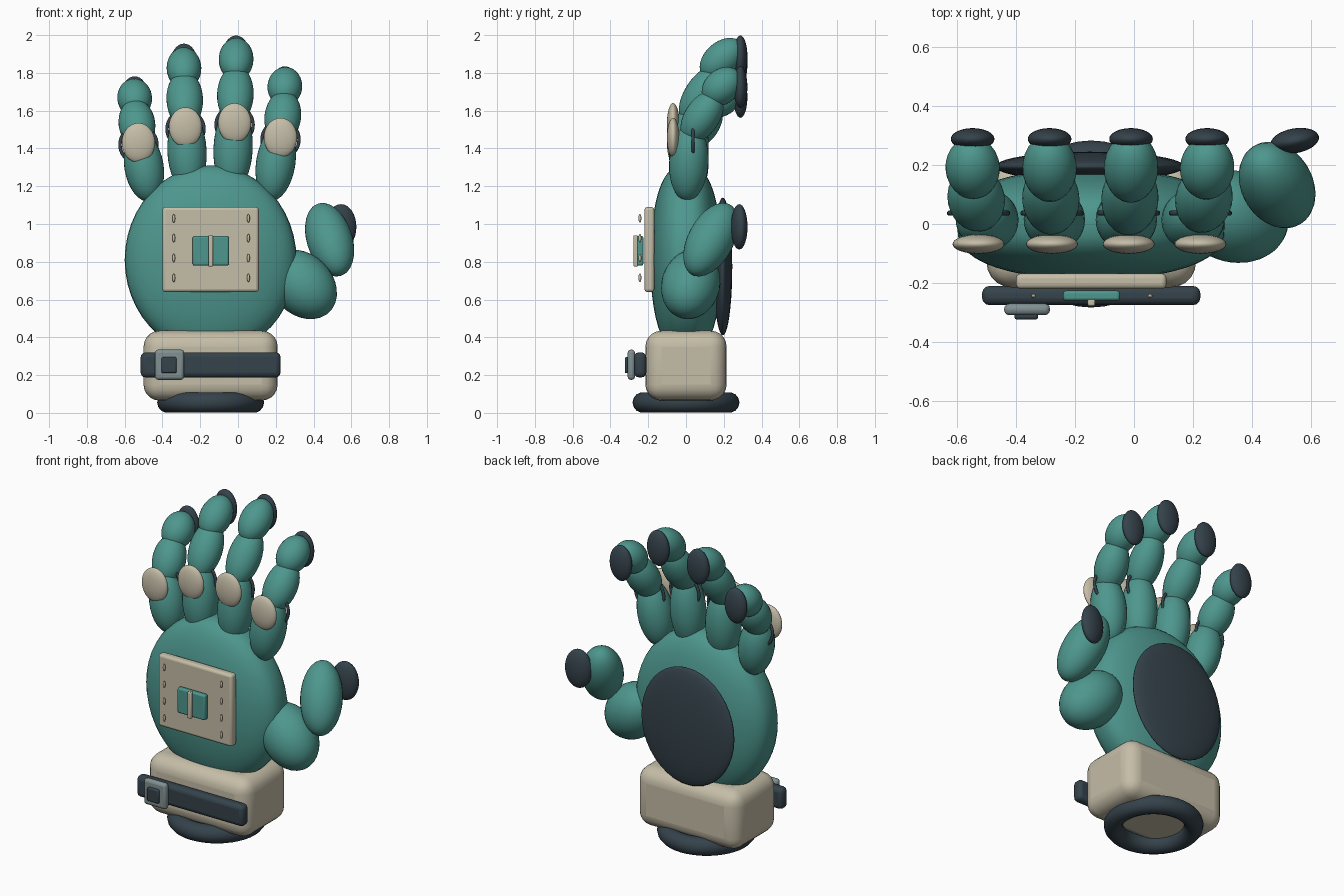
import bpy
from math import sin, cos, radians, copysign
from mathutils import Vector

if "Cube" in bpy.data.objects:
    bpy.data.objects.remove(bpy.data.objects["Cube"])


def material(name, rgb):
    m = bpy.data.materials.new(name)
    m.diffuse_color = (*rgb, 1)
    m.use_nodes = True
    m.node_tree.nodes["Principled BSDF"].inputs["Base Color"].default_value = m.diffuse_color
    return m


TEAL = material("teal_shell", (0.075, 0.31, 0.27))
BEIGE = material("beige_armor", (0.56, 0.51, 0.39))
DARK = material("dark_rubber", (0.035, 0.055, 0.07))
STEEL = material("steel", (0.22, 0.28, 0.29))


def finish(name, mat):
    ob = bpy.context.object
    ob.name = name
    ob.data.materials.append(mat)
    return ob


def ellipsoid(name, loc, radii, mat, axis=(0, 0, 1), seg=32):
    bpy.ops.mesh.primitive_uv_sphere_add(segments=seg, ring_count=seg // 2, location=loc)
    ob = finish(name, mat)
    ob.scale = radii
    a = Vector(axis).normalized()
    ob.rotation_euler = Vector((0, 0, 1)).rotation_difference(a).to_euler()
    bpy.ops.object.shade_smooth()
    return ob


def torus(name, loc, major, minor, mat, rot=(0, 0, 0)):
    bpy.ops.mesh.primitive_torus_add(location=loc, rotation=rot, major_radius=major,
                                     minor_radius=minor, major_segments=40, minor_segments=14)
    ob = finish(name, mat)
    bpy.ops.object.shade_smooth()
    return ob


def box(name, lo, hi, mat, bevel, segments=3):
    lo, hi = Vector(lo), Vector(hi)
    bpy.ops.mesh.primitive_cube_add(size=1, location=(lo + hi) / 2)
    ob = finish(name, mat)
    ob.scale = hi - lo
    bpy.ops.object.transform_apply(location=False, rotation=False, scale=True)
    mod = ob.modifiers.new("round", 'BEVEL')
    mod.width, mod.segments = bevel, segments
    bpy.ops.object.shade_smooth_by_angle(angle=radians(35))
    return ob


CX = -0.145

# Palm, a flattened ellipsoid with fuller front and back
palm = ellipsoid("palm", (CX, 0, 0.81), (0.455, 0.19, 0.5), TEAL, seg=48)
for v in palm.data.vertices:
    v.co.y = copysign(abs(v.co.y) ** 0.72, v.co.y) if abs(v.co.y) > 1e-5 else 0
ellipsoid("palm_pad", (-0.15, 0.195, 0.775), (0.32, 0.05, 0.365), DARK, seg=40)

# Wrist cuff and base ring
box("wrist_cuff", (-0.5, -0.215, 0.065), (0.21, 0.215, 0.435), BEIGE, 0.085, 5)
torus("wrist_ring", (CX, 0, 0.055), 0.228, 0.055, DARK)

# Strap and buckle
box("wrist_strap", (-0.515, -0.275, 0.188), (0.225, -0.21, 0.32), DARK, 0.025)
box("buckle", (-0.44, -0.309, 0.175), (-0.285, -0.27, 0.335), STEEL, 0.017)
box("buckle_core", (-0.405, -0.324, 0.21), (-0.325, -0.29, 0.295), DARK, 0.008, 2)

# Back-of-hand plate with rivets and small window
box("back_plate", (-0.4, -0.22, 0.64), (0.11, -0.168, 1.09), BEIGE, 0.016)
box("plate_window", (-0.24, -0.26, 0.78), (-0.048, -0.226, 0.937), TEAL, 0.01)
box("window_bar", (-0.157, -0.278, 0.775), (-0.132, -0.255, 0.94), BEIGE, 0.005, 2)
for x in (-0.34, 0.055):
    for i in range(4):
        ellipsoid("plate_rivet", (x, -0.244, 0.715 + i * 0.105), (0.008, 0.008, 0.023), BEIGE, seg=12)

# Fingers: (name, knuckle x/z, base x/z/half length, middle x/z/half length, tip x/z/half length, pad z)
fingers = (
    ("little", (-0.527, 1.43), (-0.498, 1.305, 0.188), (-0.535, 1.53, 0.145), (-0.547, 1.667, 0.115), 1.672),
    ("ring", (-0.278, 1.513), (-0.27, 1.385, 0.22), (-0.282, 1.66, 0.17), (-0.286, 1.825, 0.13), 1.845),
    ("middle", (-0.018, 1.535), (-0.026, 1.40, 0.23), (-0.014, 1.685, 0.175), (-0.01, 1.872, 0.135), 1.888),
    ("index", (0.225, 1.457), (0.2, 1.325, 0.205), (0.237, 1.567, 0.155), (0.248, 1.727, 0.118), 1.725),
)
for name, (kx, kz), (bx, bz, bl), (mx, mz, ml), (tx, tz, tl), pz in fingers:
    lean = (mx - bx) / (mz - bz)
    ellipsoid(name + "_base", (bx, 0.015, bz), (0.104, 0.104, bl), TEAL, (lean, 0.06, 1))
    ellipsoid(name + "_middle", (mx, 0.085, mz), (0.097, 0.093, ml), TEAL,
              (lean * 0.7, sin(radians(33)), cos(radians(33))))
    ellipsoid(name + "_tip", (tx, 0.19, tz), (0.092, 0.092, tl), TEAL,
              (lean * 0.4, sin(radians(48)), cos(radians(48))))
    ellipsoid(name + "_tip_pad", (tx, 0.288, pz), (0.074, 0.037, 0.11), DARK)
    ellipsoid(name + "_knuckle_guard", (kx, -0.068, kz), (0.088, 0.033, 0.105), BEIGE)
    torus(name + "_knuckle_ring", (kx, 0.037, kz - 0.01), 0.098, 0.009, DARK, (radians(90), 0, 0))

# Thumb
ellipsoid("thumb_base", (0.34, 0.025, 0.68), (0.16, 0.155, 0.207), TEAL, (-0.7, 0.2, 0.7))
ellipsoid("thumb_tip", (0.485, 0.132, 0.917), (0.121, 0.121, 0.217), TEAL, (-0.27, 0.46, 0.85))
pad = ellipsoid("thumb_pad", (0.545, 0.282, 0.985), (0.083, 0.042, 0.12), DARK)
pad.rotation_euler.z = radians(10)
